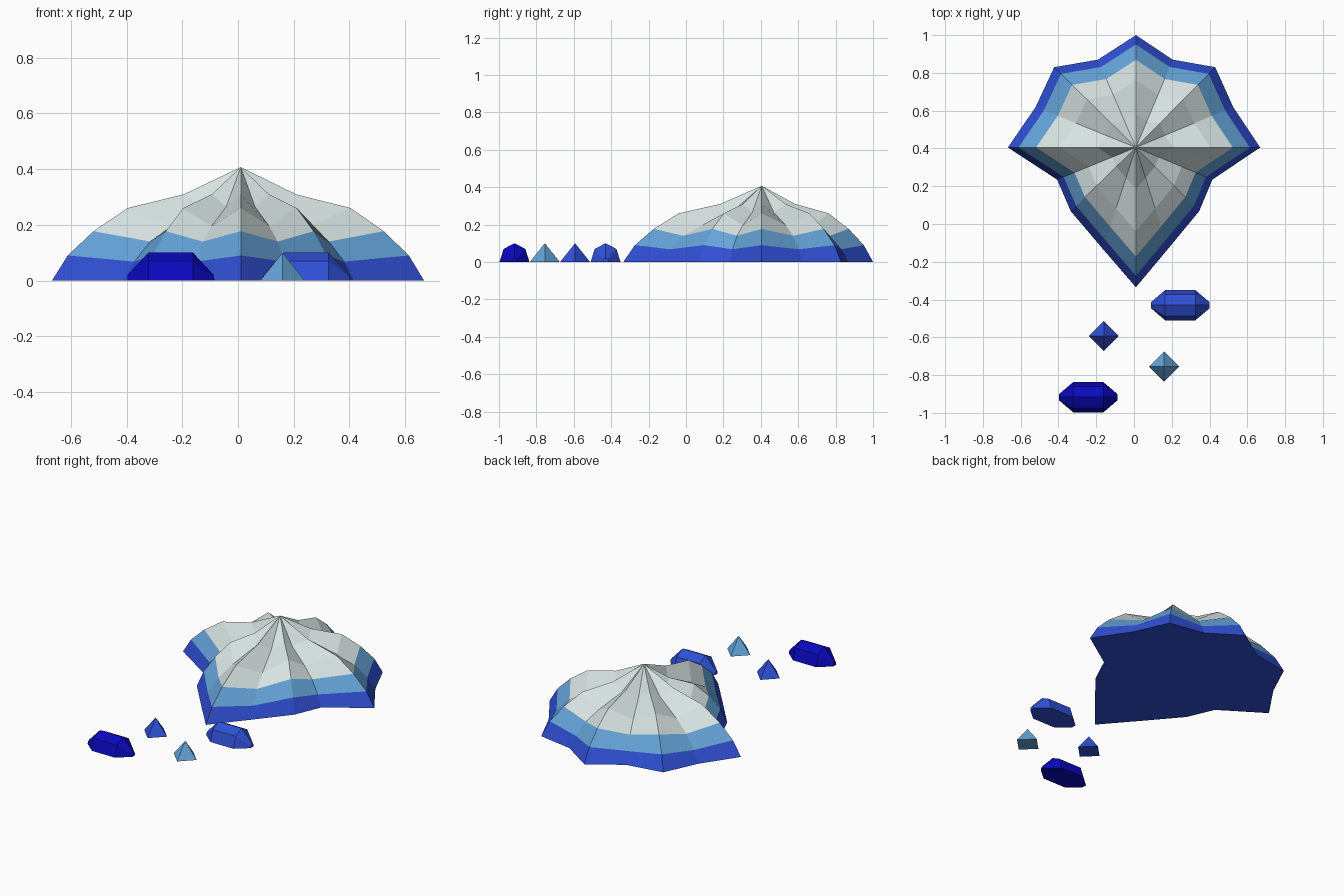
import bpy, bmesh

if "Cube" in bpy.data.objects:
    bpy.data.objects.remove(bpy.data.objects["Cube"])


def material(name, rgb):
    m = bpy.data.materials.new(name)
    lin = [(c / 255 / 12.92) if c < 11 else ((c / 255 + 0.055) / 1.055) ** 2.4 for c in rgb]
    m.diffuse_color = (*lin, 1)
    m.use_nodes = True
    m.node_tree.nodes["Principled BSDF"].inputs["Base Color"].default_value = m.diffuse_color
    return m


pale = material("pale_grey", (214, 227, 225))
sky = material("light_blue", (101, 164, 217))
blue = material("royal_blue", (48, 80, 214))
deep = material("deep_blue", (10, 8, 190))


def finish(name, bm, mats, location):
    bmesh.ops.recalc_face_normals(bm, faces=bm.faces)
    me = bpy.data.meshes.new(name)
    bm.to_mesh(me)
    bm.free()
    ob = bpy.data.objects.new(name, me)
    for m in mats:
        me.materials.append(m)
    ob.location = location
    bpy.context.collection.objects.link(ob)
    return ob


def loft(bm, rings):
    """Bridge closed rings of equal length; returns faces per band."""
    rings = [[bm.verts.new(p) for p in r] for r in rings]
    n = len(rings[0])
    bands = [[bm.faces.new((a[i], a[(i + 1) % n], b[(i + 1) % n], b[i])) for i in range(n)]
             for a, b in zip(rings, rings[1:])]
    return rings, bands


# Ridged mound: sixteen spokes, every second one forms a lower groove
half = [(0.195, 0.465), (0.42, 0.425), (0.515, 0.215), (0.658, 0),
        (0.405, -0.17), (0.335, -0.337), (0.17, -0.537)]
outline = [(0, 0.595)] + half + [(0, -0.74)] + [(-x * 1.03, y) for x, y in reversed(half)]
levels = [(1, 0, 0), (0.917, 0.09, 0.068), (0.78, 0.177, 0.14),
          (0.6, 0.26, 0.195), (0.3, 0.31, 0.265)]      # radius share, ridge z, groove z
bm = bmesh.new()
rings, bands = loft(bm, [[(x * f, y * f, groove if i % 2 else ridge)
                          for i, (x, y) in enumerate(outline)]
                         for f, ridge, groove in levels])
apex = bm.verts.new((0, 0, 0.407))
for i in range(16):
    bm.faces.new((rings[-1][i], rings[-1][(i + 1) % 16], apex))
base = bm.faces.new(rings[0])
for f in bands[0] + [base]:
    f.material_index = 2
for f in bands[1]:
    f.material_index = 1
finish("ridged_mound", bm, [pale, sky, blue], (0.01, 0.405, 0))


# Long crystals: half-octagon bars tapering at both ends
def long_crystal(name, mat, x, y):
    profile = [(-0.08, 0), (-0.058, 0.07), (0, 0.1), (0.058, 0.07), (0.08, 0)]
    bm = bmesh.new()
    rings, _ = loft(bm, [[(px, py * s, pz * s) for py, pz in profile]
                         for px, s in ((-0.155, 0.2), (-0.08, 1), (0.08, 1), (0.155, 0.2))])
    bm.faces.new(rings[0])
    bm.faces.new(rings[-1])
    finish(name, bm, [mat], (x, y, 0))


long_crystal("long_crystal_near_mound", blue, 0.245, -0.43)
long_crystal("long_crystal_front", deep, -0.242, -0.917)


# Small pyramids: four-sided, set cornerwise
def pyramid(name, mat, x, y):
    bm = bmesh.new()
    bmesh.ops.create_cone(bm, cap_ends=True, segments=4, radius1=0.08, radius2=0, depth=0.1)
    bmesh.ops.translate(bm, verts=bm.verts, vec=(0, 0, 0.05))
    bmesh.ops.remove_doubles(bm, verts=bm.verts, dist=0.0001)
    finish(name, bm, [mat], (x, y, 0))


pyramid("small_pyramid_left", blue, -0.16, -0.593)
pyramid("small_pyramid_right", sky, 0.16, -0.755)
